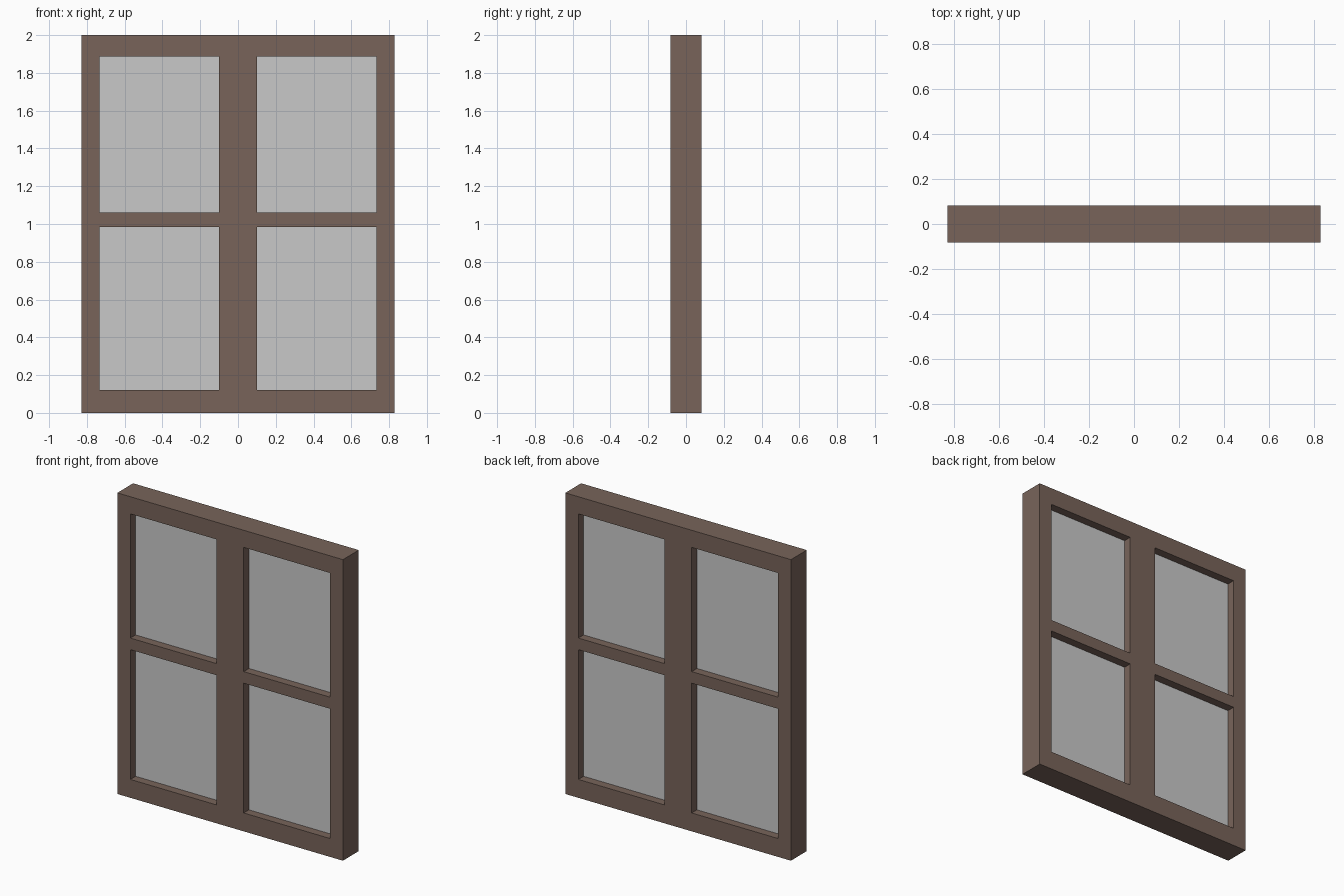
import bpy
import bmesh
from mathutils import Matrix

if "Cube" in bpy.data.objects:
    bpy.data.objects.remove(bpy.data.objects["Cube"])


def material(name, rgb):
    m = bpy.data.materials.new(name)
    m.diffuse_color = (*rgb, 1.0)
    m.use_nodes = True
    m.node_tree.nodes["Principled BSDF"].inputs["Base Color"].default_value = m.diffuse_color
    return m


wood = material("brown wood", (0.188, 0.127, 0.102))
glass = material("grey glass", (0.584, 0.584, 0.584))


def box(name, x, y, z, mat):
    """Box spanning the given (min, max) ranges."""
    bm = bmesh.new()
    bmesh.ops.create_cube(bm, size=1.0)
    size = [r[1] - r[0] for r in (x, y, z)]
    mid = [(r[0] + r[1]) / 2 for r in (x, y, z)]
    bm.transform(Matrix.Translation(mid) @ Matrix.Diagonal((*size, 1.0)))
    mesh = bpy.data.meshes.new(name)
    bm.to_mesh(mesh)
    bm.free()
    mesh.materials.append(mat)
    ob = bpy.data.objects.new(name, mesh)
    bpy.context.collection.objects.link(ob)
    return ob


W, D = 0.829, 0.083            # half width and half depth
IN, MID = 0.733, 0.10          # opening edges, outer and inner
Z = (0.0, 0.122, 0.984, 1.061, 1.886, 2.0)
depth = (-D, D)

# Top and bottom rails, centre post
box("bottom_rail", (-W, W), depth, (Z[0], Z[1]), wood)
box("top_rail", (-W, W), depth, (Z[4], Z[5]), wood)
box("centre_post", (-MID, MID), depth, (Z[1], Z[4]), wood)

for side, s in (("left", -1), ("right", 1)):
    opening = sorted((s * MID, s * IN))
    # Side post and crossbar
    box(side + "_post", sorted((s * IN, s * W)), depth, (Z[1], Z[4]), wood)
    box(side + "_crossbar", opening, depth, (Z[2], Z[3]), wood)
    # Recessed panes
    for level, z in (("lower", Z[1:3]), ("upper", Z[3:5])):
        box(f"{level}_{side}_pane", opening, (-0.028, 0.028), z, glass)
